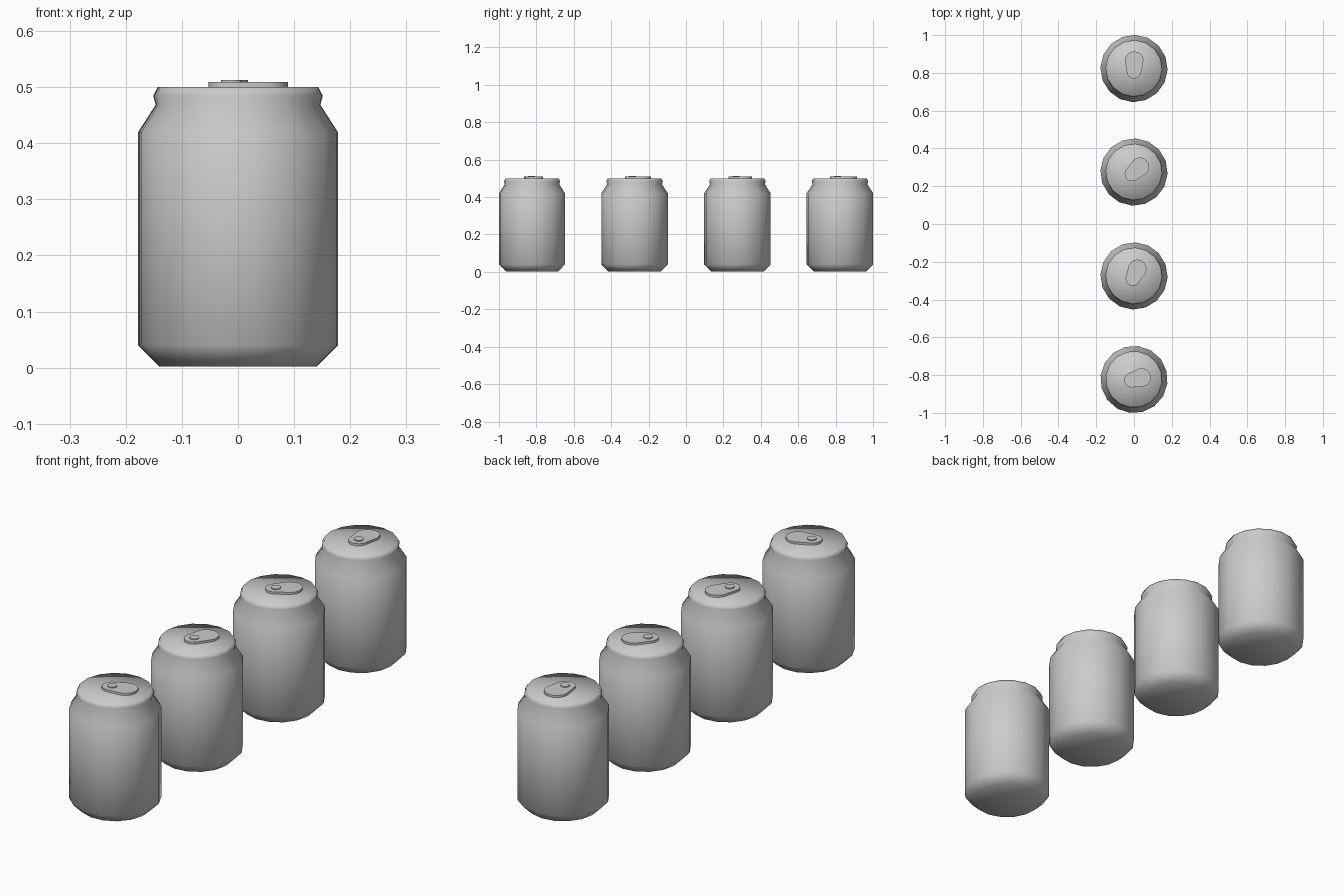
import bpy, bmesh
from math import sin, cos, pi, radians

if "Cube" in bpy.data.objects:
    bpy.data.objects.remove(bpy.data.objects["Cube"])

SIDES = 16


def finish(name, bm, smooth_angle):
    bmesh.ops.recalc_face_normals(bm, faces=bm.faces)
    mesh = bpy.data.meshes.new(name)
    bm.to_mesh(mesh)
    bm.free()
    obj = bpy.data.objects.new(name, mesh)
    bpy.context.collection.objects.link(obj)
    bpy.ops.object.select_all(action='DESELECT')
    obj.select_set(True)
    bpy.context.view_layer.objects.active = obj
    bpy.ops.object.shade_smooth_by_angle(angle=radians(smooth_angle))
    return obj


def lathe(name, profile, z_bottom, z_top):
    bm = bmesh.new()
    rings = [[bm.verts.new((r * cos(2 * pi * i / SIDES), r * sin(2 * pi * i / SIDES), z))
              for i in range(SIDES)] for r, z in profile]
    bottom, top = bm.verts.new((0, 0, z_bottom)), bm.verts.new((0, 0, z_top))
    for i in range(SIDES):
        j = (i + 1) % SIDES
        for a, b in zip(rings, rings[1:]):
            bm.faces.new((a[i], a[j], b[j], b[i]))
        bm.faces.new((bottom, rings[0][j], rings[0][i]))
        bm.faces.new((top, rings[-1][i], rings[-1][j]))
    return finish(name, bm, 80)


def plate(name, outline, z0, z1):
    bm = bmesh.new()
    face = bm.faces.new([bm.verts.new((x, y, z0)) for x, y in outline])
    new = bmesh.ops.extrude_face_region(bm, geom=[face])['geom']
    for v in new:
        if isinstance(v, bmesh.types.BMVert):
            v.co.z = z1
    return finish(name, bm, 40)


def arc(cx, r, start, end, steps):
    return [(cx + r * cos(start + (end - start) * k / steps),
             r * sin(start + (end - start) * k / steps)) for k in range(steps + 1)]


# Can body: chamfered base, straight wall, shoulder, neck and lip
body = lathe("can_body", [(0.14, 0.002), (0.178, 0.04), (0.178, 0.42),
                          (0.147, 0.468), (0.151, 0.485), (0.143, 0.50)], 0.008, 0.50)

# Pull tab: rounded plate, narrow at the rivet end
tab = plate("pull_tab", arc(0.042, 0.049, -pi / 2, pi / 2, 8)
            + arc(-0.014, 0.039, pi / 2, 3 * pi / 2, 8), 0.498, 0.509)

# Rivet on the tab
rivet = plate("tab_rivet", arc(-0.012, 0.019, 0, 2 * pi * 9 / 10, 9), 0.507, 0.513)

# Row of four cans, each turned differently
parts = (body, tab, rivet)
for n, (y, turn) in enumerate([(-0.823, 15), (-0.275, 65), (0.275, 42), (0.823, 88)]):
    for part in parts:
        obj = part
        if n:
            obj = part.copy()
            bpy.context.collection.objects.link(obj)
        obj.location = (0, y, 0)
        obj.rotation_euler = (0, 0, radians(turn))
